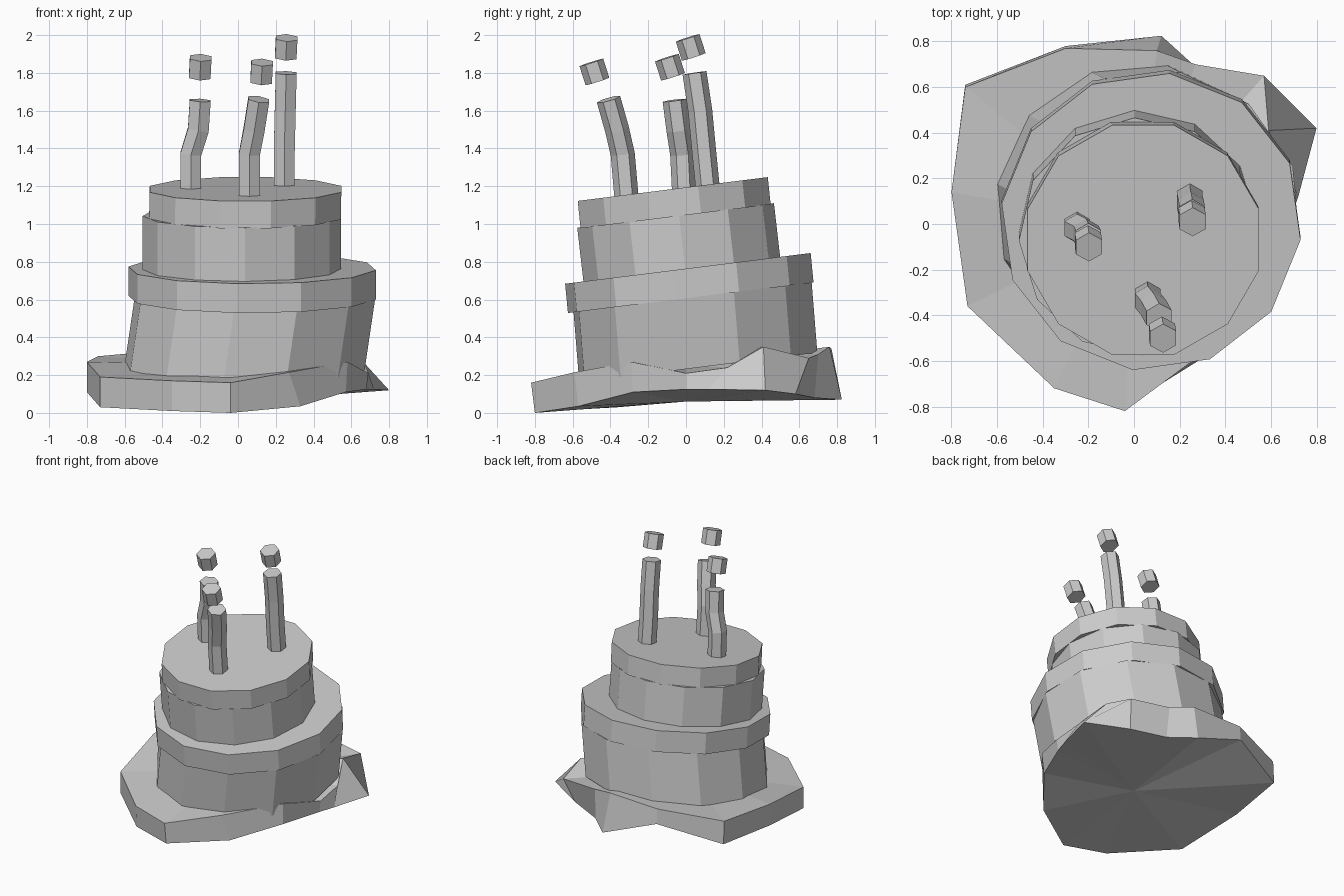
import bpy, bmesh, math
from mathutils import Vector

if "Cube" in bpy.data.objects:
    bpy.data.objects.remove(bpy.data.objects["Cube"])

TILT = Vector((0, -0.125, 1))  # leaning axis shared by the cake tiers


def ring(center, normal, radius, sides, offset):
    """Regular polygon lying square to the given normal."""
    n = Vector(normal).normalized()
    u = (Vector((1, 0, 0)) - n * n.x).normalized()
    v = n.cross(u)
    pts = []
    for i in range(sides):
        a = math.radians(offset + 360 * i / sides)
        pts.append(Vector(center) + (u * math.cos(a) + v * math.sin(a)) * radius)
    return pts


def loft(name, rings, fan_caps=None):
    """Skin rings from bottom to top and cap both ends."""
    bm = bmesh.new()
    loops = [[bm.verts.new(p) for p in r] for r in rings]
    n = len(loops[0])
    for lo, hi in zip(loops, loops[1:]):
        for i in range(n):
            j = (i + 1) % n
            bm.faces.new((lo[i], lo[j], hi[j], hi[i]))
    if fan_caps:
        for loop, c in zip((loops[0], loops[-1]), fan_caps):
            cv = bm.verts.new(c)
            for i in range(n):
                bm.faces.new((loop[i], loop[(i + 1) % n], cv))
    else:
        bm.faces.new(loops[0][::-1])
        bm.faces.new(loops[-1])
    bmesh.ops.recalc_face_normals(bm, faces=bm.faces)
    me = bpy.data.meshes.new(name)
    bm.to_mesh(me)
    bm.free()
    ob = bpy.data.objects.new(name, me)
    bpy.context.collection.objects.link(ob)
    return ob


# Crumpled plate: bottom rim and top rim, counter-clockwise from the front
plate_bottom = [(-0.04, -0.80, 0), (0.33, -0.57, 0.035), (0.57, -0.28, 0.11),
                (0.68, 0.0, 0.125), (0.72, 0.12, 0.125), (0.80, 0.42, 0.12),
                (0.52, 0.58, 0.10), (0.28, 0.68, 0.08), (0.12, 0.825, 0.07),
                (-0.30, 0.78, 0.23), (-0.74, 0.61, 0.13), (-0.80, 0.14, 0.11),
                (-0.73, -0.36, 0.03), (-0.35, -0.71, 0.01)]
plate_top = [(-0.04, -0.82, 0.16), (0.27, -0.59, 0.215), (0.58, -0.29, 0.27),
             (0.69, 0.0, 0.21), (0.68, 0.22, 0.24), (0.59, 0.41, 0.35),
             (0.57, 0.65, 0.29), (0.27, 0.70, 0.31), (0.10, 0.76, 0.35),
             (-0.30, 0.77, 0.34), (-0.74, 0.60, 0.30), (-0.80, 0.14, 0.27),
             (-0.73, -0.36, 0.19), (-0.35, -0.72, 0.17)]
loft("plate", [plate_bottom, plate_top], [(0, 0, 0.06), (0, 0, 0.25)])

# Cake tiers and icing: name, bottom centre, top centre, radius, rotation
tiers = [
    ("lower_tier", (0.035, 0.065, 0.24), (0.09, 0.035, 0.612), 0.645, 20),
    ("lower_icing", (0.075, 0.025, 0.61), (0.075, 0.01, 0.765), 0.66, 23),
    ("upper_tier", (0.02, -0.02, 0.74), (0.02, -0.055, 1.045), 0.525, 2),
    ("upper_icing", (0.037, -0.055, 1.04), (0.04, -0.07, 1.185), 0.525, 15),
]
for name, low, high, radius, turn in tiers:
    loft(name, [ring(c, TILT, radius, 12, turn) for c in (low, high)])

# Bent candles with floating flames: path points, flame centre
candles = [
    ("left", [(-0.25, -0.01, 1.17), (-0.25, -0.02, 1.37), (-0.21, -0.04, 1.50),
              (-0.20, -0.06, 1.655)], (-0.20, -0.085, 1.83)),
    ("front", [(0.06, -0.315, 1.14), (0.06, -0.335, 1.37), (0.085, -0.365, 1.50),
               (0.11, -0.41, 1.66)], (0.125, -0.485, 1.805)),
    ("right", [(0.245, 0.115, 1.19), (0.245, 0.095, 1.39), (0.25, 0.075, 1.60),
               (0.255, 0.045, 1.80)], (0.255, 0.025, 1.935)),
]
for name, path, flame in candles:
    path = [Vector(p) for p in path]
    rings = []
    for i, p in enumerate(path):
        tangent = path[min(i + 1, 3)] - path[max(i - 1, 0)]
        rings.append(ring(p, tangent, 0.064, 6, 30))
    loft(name + "_candle", rings)
    axis = Vector((0.05, -0.32, 1)).normalized()
    loft(name + "_flame",
         [ring(Vector(flame) + axis * h, axis, 0.066, 6, 30) for h in (-0.053, 0.053)])
